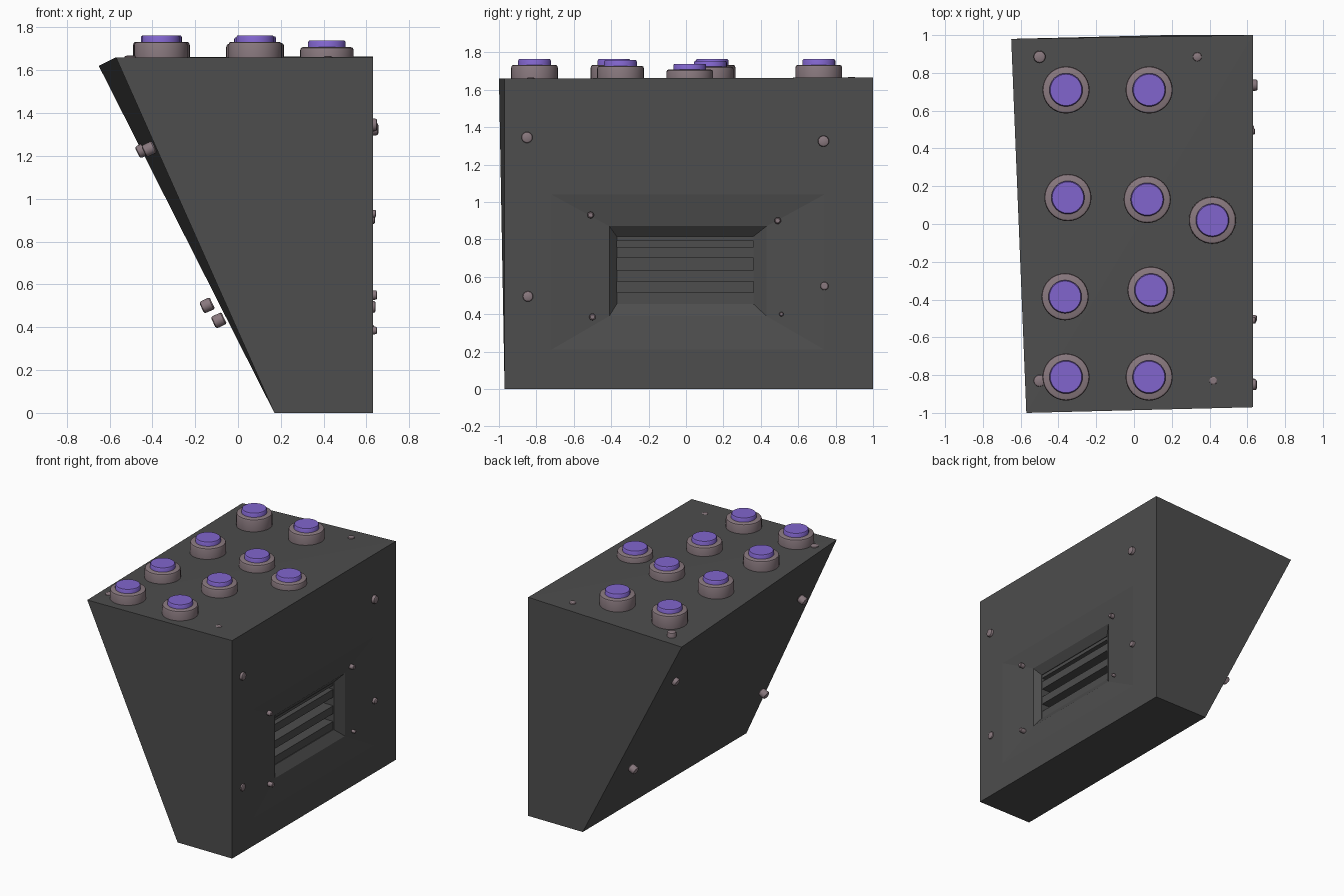
import bpy, bmesh
from mathutils import Vector

if "Cube" in bpy.data.objects:
    bpy.data.objects.remove(bpy.data.objects["Cube"])


def material(name, rgb):
    m = bpy.data.materials.new(name)
    m.diffuse_color = (*rgb, 1)
    m.use_nodes = True
    m.node_tree.nodes["Principled BSDF"].inputs["Base Color"].default_value = m.diffuse_color
    return m


DARK = material("dark_shell", (0.075, 0.075, 0.075))
MAUVE = material("mauve_metal", (0.25, 0.19, 0.21))
PURPLE = material("purple_cap", (0.22, 0.13, 0.61))


def make_object(name, bm, mat):
    bmesh.ops.recalc_face_normals(bm, faces=bm.faces[:])
    me = bpy.data.meshes.new(name)
    bm.to_mesh(me)
    bm.free()
    ob = bpy.data.objects.new(name, me)
    bpy.context.collection.objects.link(ob)
    me.materials.append(mat)
    return ob


def loft(name, rings, mat, triangulate=False):
    """Closed solid through a series of four-sided rings."""
    bm = bmesh.new()
    vs = [[bm.verts.new(p) for p in r] for r in rings]
    for a, b in zip(vs, vs[1:]):
        for i in range(4):
            j = (i + 1) % 4
            bm.faces.new((a[i], a[j], b[j], b[i]))
    bm.faces.new(vs[0])
    top = vs[-1]
    if triangulate:
        # the lid folds from front-left to back-right
        bm.faces.new((top[0], top[1], top[2]))
        bm.faces.new((top[0], top[2], top[3]))
    else:
        bm.faces.new(top)
    return make_object(name, bm, mat)


def disc(name, base, normal, profile, mat, sides=32):
    """Turned part: profile is (radius, height) from base to top."""
    q = Vector(normal).to_track_quat('Z', 'Y')
    bm = bmesh.new()
    rings = []
    for r, h in profile:
        c = bmesh.ops.create_circle(bm, segments=sides, radius=r)["verts"]
        for v in c:
            v.co.z = h
        rings.append(c)
    for a, b in zip(rings, rings[1:]):
        for i in range(sides):
            j = (i + 1) % sides
            bm.faces.new((a[i], a[j], b[j], b[i]))
    bm.faces.new(rings[0])
    bm.faces.new(rings[-1])
    for v in bm.verts:
        v.co = q @ v.co + Vector(base)
    ob = make_object(name, bm, mat)
    bpy.ops.object.select_all(action='DESELECT')
    bpy.context.view_layer.objects.active = ob
    ob.select_set(True)
    bpy.ops.object.shade_smooth_by_angle(angle=0.6)
    return ob


# tapered housing
housing = loft("housing", [
    [(0.17, -0.97, 0), (0.63, -0.97, 0), (0.63, 1.0, 0), (0.17, 1.0, 0)],
    [(-0.57, -1.0, 1.66), (0.63, -0.97, 1.66), (0.63, 1.0, 1.665), (-0.65, 0.98, 1.62)],
], DARK, True)


def yz_ring(x, y0, y1, z0, z1):
    return [(x, y0, z0), (x, y1, z0), (x, y1, z1), (x, y0, z1)]


# vent recess: shallow dish, sloped frame, then a straight pocket
cutter = loft("vent_cutter", [
    yz_ring(0.66, -1.03, 1.05, 0.03, 1.21),
    yz_ring(0.60, -0.41, 0.43, 0.39, 0.87),
    yz_ring(0.555, -0.37, 0.36, 0.455, 0.815),
    yz_ring(0.45, -0.37, 0.36, 0.455, 0.815),
], DARK)
cutter.hide_render = True
mod = housing.modifiers.new("vent", 'BOOLEAN')
mod.object = cutter
mod.solver = 'EXACT'
bpy.context.view_layer.objects.active = housing
bpy.ops.object.modifier_apply(modifier="vent")
bpy.data.objects.remove(cutter)

# vent louvres
for i, (z0, z1) in enumerate([(0.79, 0.816), (0.70, 0.76), (0.575, 0.635), (0.455, 0.515)]):
    loft(f"vent_slat_{i}", [yz_ring(0.449, -0.37, 0.36, z0, z1),
                            yz_ring(0.55, -0.37, 0.36, z0, z1)], DARK)

# push buttons on the lid: x, y, height drop
buttons = [(-0.36, 0.71, 0), (0.08, 0.71, 0), (-0.35, 0.14, 0), (0.07, 0.13, 0.01),
           (0.415, 0.02, 0.025), (-0.365, -0.385, 0), (0.09, -0.35, 0.005),
           (-0.36, -0.81, 0), (0.08, -0.81, 0)]
for i, (x, y, d) in enumerate(buttons):
    disc(f"button_collar_{i}", (x, y, 1.60), (0, 0, 1),
         [(0.12, 0), (0.125, 0.04), (0.125, 0.118 - d), (0.121, 0.129 - d), (0.112, 0.133 - d)], MAUVE)
    disc(f"button_cap_{i}", (x, y, 1.70 - d), (0, 0, 1),
         [(0.088, 0), (0.088, 0.055), (0.083, 0.063)], PURPLE)


def screw(name, tip, normal, r, length=0.06):
    n = Vector(normal).normalized()
    disc(name, Vector(tip) - n * length, n,
         [(r * 0.85, 0), (r, 0.006), (r, length - 0.012), (r * 0.92, length - 0.004), (r * 0.65, length)],
         MAUVE, 16)


# lid screws
for i, (x, y, z, r) in enumerate([(-0.5, 0.885, 1.665, 0.032), (0.335, 0.885, 1.668, 0.024),
                                  (-0.5, -0.83, 1.668, 0.032), (0.42, -0.83, 1.666, 0.022)]):
    screw(f"lid_screw_{i}", (x, y, z), (0, 0, 1), r)

# right side screws: four outer, four around the vent
for i, (y, z, x, r) in enumerate([
        (-0.85, 1.345, 0.65, 0.03), (0.735, 1.325, 0.655, 0.03),
        (-0.845, 0.495, 0.643, 0.028), (0.74, 0.55, 0.65, 0.022),
        (-0.51, 0.93, 0.645, 0.018), (0.49, 0.90, 0.64, 0.018),
        (-0.50, 0.385, 0.65, 0.018), (0.51, 0.40, 0.635, 0.012)]):
    screw(f"side_screw_{i}", (x, y, z), (1, 0, 0), r)

# sloped side screws
for i, tip in enumerate([(-0.44, -0.81, 1.22), (-0.47, 0.77, 1.215),
                         (-0.17, 0.84, 0.49), (-0.115, -0.81, 0.42)]):
    screw(f"slope_screw_{i}", tip, (-0.9, 0, -0.42), 0.03, 0.055)
